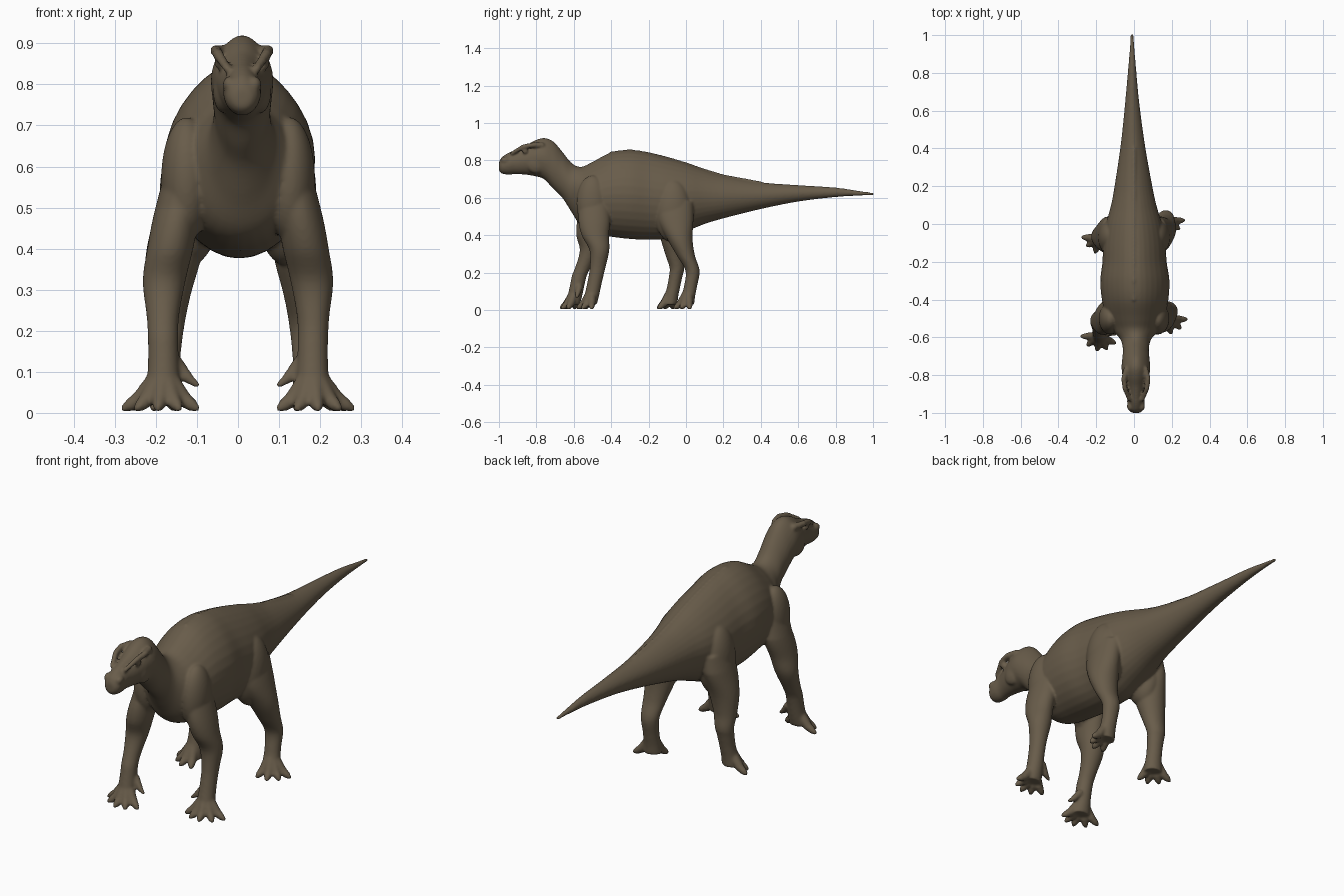
import bpy
import bmesh
from math import cos, sin, pi
from mathutils import Vector, Matrix

cube = bpy.data.objects.get("Cube")
if cube:
    bpy.data.objects.remove(cube, do_unlink=True)

SIDES = 32
bm = bmesh.new()


def spline(rows, steps=5):
    """Smoothly interpolate between rows of numbers."""
    result = []
    for i in range(len(rows) - 1):
        a, b, c, d = (rows[max(0, min(len(rows) - 1, i + k))] for k in (-1, 0, 1, 2))
        for s in range(steps):
            t = s / steps
            result.append([
                q + t * (r - p) / 2
                + t * t * (p - 2.5 * q + 2 * r - e / 2)
                + t * t * t * (1.5 * (q - r) + (e - p) / 2)
                for p, q, r, e in zip(a, b, c, d)])
    return result + [list(rows[-1])]


def loft(rings):
    """Skin a closed tube through rings of points."""
    loops = [[bm.verts.new(p) for p in ring] for ring in rings]
    faces = [bm.faces.new(loops[0]), bm.faces.new(loops[-1][::-1])]
    for low, high in zip(loops, loops[1:]):
        for i in range(len(low)):
            j = (i + 1) % len(low)
            faces.append(bm.faces.new((low[i], high[i], high[j], low[j])))
    bmesh.ops.recalc_face_normals(bm, faces=faces)


def ellipsoid(centre, radii, rot=None):
    matrix = Matrix.Translation(centre) @ (rot or Matrix()) @ Matrix.Diagonal((*radii, 1))
    bmesh.ops.create_icosphere(bm, subdivisions=4, radius=1, matrix=matrix)


def tube(points):
    """Tapered rounded tube through (x, y, z, radius) points."""
    for start, end in zip(points, points[1:]):
        a, b = Vector(start[:3]), Vector(end[:3])
        turn = (b - a).to_track_quat("Z", "Y").to_matrix().to_4x4()
        bmesh.ops.create_cone(
            bm, cap_ends=True, segments=16, radius1=start[3], radius2=end[3],
            depth=(b - a).length, matrix=Matrix.Translation((a + b) / 2) @ turn)
    for x, y, z, r in points:
        ellipsoid((x, y, z), (r, r, r))


def body_ring(y, top, bottom, width):
    centre, half = (top + bottom) / 2, (top - bottom) / 2
    sway = 0.01 * max(-1, min(1, -1.5 * y))
    ring = []
    for i in range(SIDES):
        a = 2 * pi * i / SIDES
        pinch = 1 - 0.22 * max(0, sin(a)) ** 2
        ring.append((sway + width * cos(a) * pinch, y, centre + half * sin(a)))
    return ring


# Head, neck, trunk and tail: y, top, bottom, half width
body = [
    (-1.0, .79, .745, .02), (-.985, .817, .73, .038), (-.95, .84, .724, .046),
    (-.91, .857, .727, .046), (-.86, .878, .724, .058), (-.81, .906, .716, .07),
    (-.76, .92, .70, .076), (-.71, .902, .648, .072), (-.66, .845, .598, .069),
    (-.61, .785, .52, .082), (-.56, .766, .445, .125), (-.5, .792, .41, .155),
    (-.4, .843, .392, .176), (-.3, .855, .38, .183), (-.2, .84, .376, .17),
    (-.1, .815, .382, .165), (0, .785, .42, .148), (.1, .75, .46, .12),
    (.2, .72, .49, .1), (.4, .683, .54, .067), (.6, .668, .58, .042),
    (.8, .655, .604, .023), (.94, .635, .612, .012), (1.005, .627, .612, .008),
]
loft([body_ring(*row) for row in spline(body)])

# Raised line of the spine
tube([(0, y, top - .006, .011) for y, top, _, _ in body[12:20]])

# Limb sections for the left side: x, y, z, half width, half depth
foreleg = [
    (.13, -.49, .58, .05, .08), (.15, -.49, .48, .056, .085),
    (.165, -.485, .4, .056, .073), (.18, -.463, .32, .052, .053),
    (.183, -.472, .23, .039, .042), (.182, -.488, .15, .037, .039),
    (.182, -.503, .08, .04, .039), (.184, -.515, .03, .047, .038),
]
hindleg = [
    (.12, -.06, .58, .06, .1), (.14, -.055, .48, .064, .095),
    (.155, -.033, .38, .068, .068), (.165, .0, .29, .055, .048),
    (.168, .035, .21, .043, .038), (.17, .025, .13, .037, .035),
    (.173, .012, .075, .04, .037), (.176, .004, .03, .045, .04),
]
# Toe tips
fore_toes = [(.276, -.505), (.245, -.55), (.195, -.577), (.145, -.57), (.102, -.54)]
hind_toes = [(.262, .02), (.237, -.025), (.195, -.058), (.142, -.055)]


def leg(sections, toes, side, stride, spread):
    """One leg; the stride shifts the foot but not the hip."""
    def place(x, y, z):
        swing = 1 - min(1, z / .5)
        return side * (x + spread * swing), y + stride * min(1, swing * 1.6), z

    rings = []
    for x, y, z, rx, ry in spline(sections):
        cx, cy, cz = place(x, y, z)
        rings.append([(cx + rx * cos(2 * pi * i / SIDES), cy + ry * sin(2 * pi * i / SIDES), cz)
                      for i in range(SIDES)])
    loft(rings)
    ax, ay = sections[-2][:2]
    for tx, ty in toes:
        path = []
        for t, z, r in ((.15, .085, .024), (.6, .035, .02), (.85, .02, .016), (1, .012, .01)):
            path.append((*place(ax + (tx - ax) * t, ay + (ty - ay) * t, z), r))
        tube(path)


for side, stride, spread in ((1, 0, 0), (-1, -.09, .01)):
    leg(foreleg, fore_toes, side, stride, 0)
    leg(hindleg, hind_toes, side, stride, spread)
    # Thumb spike on the inside of the front foot
    tube([(side * .15, stride - .48, .12, .018), (side * .122, stride - .49, .085, .014),
          (side * .1, stride - .495, .068, .008)])
    # Shoulder and haunch muscles
    ellipsoid((side * .125, -.5, .57), (.062, .085, .15))
    ellipsoid((side * .115, -.07, .53), (.076, .1, .17))
    # Brow ridge, cheek and nostril bump
    tube([(.01 + side * .036, -.93, .838, .01), (.01 + side * .058, -.87, .873, .013),
          (.01 + side * .064, -.82, .882, .014), (.01 + side * .05, -.77, .88, .016)])
    ellipsoid((.01 + side * .045, -.8, .785), (.026, .055, .055))
    ellipsoid((.01 + side * .03, -.965, .8), (.017, .025, .02))
    ellipsoid((.01 + side * .055, -.86, .85), (.012, .016, .014))

# Single brown hide
hide = bpy.data.materials.new("brown_hide")
hide.use_nodes = True
colour = (.14, .108, .069, 1)
hide.diffuse_color = colour
shader = next(n for n in hide.node_tree.nodes if n.type == "BSDF_PRINCIPLED")
shader.inputs["Base Color"].default_value = colour
shader.inputs["Roughness"].default_value = .8

mesh = bpy.data.meshes.new("dinosaur_body")
bm.to_mesh(mesh)
bm.free()
mesh.materials.append(hide)
dinosaur = bpy.data.objects.new("dinosaur_body", mesh)
bpy.context.collection.objects.link(dinosaur)

# Fuse the overlapping parts into one smooth skin
fuse = dinosaur.modifiers.new("fuse", "REMESH")
fuse.mode = "VOXEL"
fuse.voxel_size = .006
fuse.use_smooth_shade = True
soften = dinosaur.modifiers.new("soften", "SMOOTH")
soften.factor = .5
soften.iterations = 6
